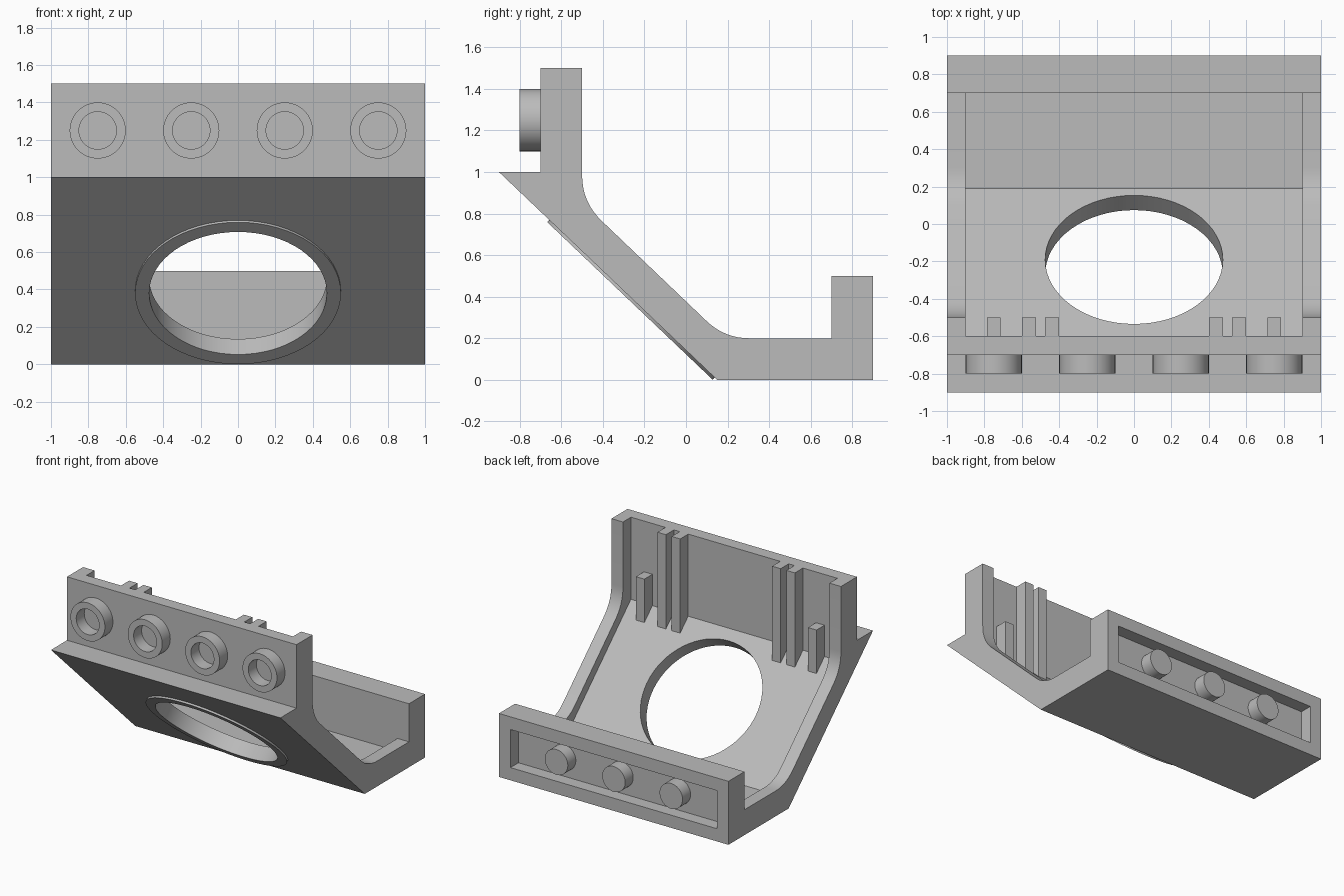
import bpy, bmesh, math
from mathutils import Vector

cube = bpy.data.objects.get("Cube")
if cube:
    bpy.data.objects.remove(cube, do_unlink=True)

grey = bpy.data.materials.new("light_grey")
grey.use_nodes = True
colour = (0.5, 0.5, 0.5, 1)
grey.diffuse_color = colour
grey.node_tree.nodes["Principled BSDF"].inputs["Base Color"].default_value = colour


def finish(name, bm):
    bmesh.ops.remove_doubles(bm, verts=bm.verts, dist=1e-5)
    bmesh.ops.recalc_face_normals(bm, faces=bm.faces)
    mesh = bpy.data.meshes.new(name)
    bm.to_mesh(mesh)
    bm.free()
    mesh.materials.append(grey)
    obj = bpy.data.objects.new(name, mesh)
    bpy.context.collection.objects.link(obj)
    return obj


def prism(name, profile, x0, x1):
    """Extrude a (y, z) outline along x."""
    bm = bmesh.new()
    face = bm.faces.new([bm.verts.new((x0, y, z)) for y, z in profile])
    ext = bmesh.ops.extrude_face_region(bm, geom=[face])["geom"]
    moved = [v for v in ext if isinstance(v, bmesh.types.BMVert)]
    bmesh.ops.translate(bm, verts=moved, vec=(x1 - x0, 0, 0))
    return finish(name, bm)


def box(name, x, y, z):
    return prism(name, [(y[0], z[0]), (y[1], z[0]), (y[1], z[1]), (y[0], z[1])], *x)


def lathe(name, profile, origin, axis, steps=64):
    """Spin a (radius, height) outline and point it along axis."""
    bm = bmesh.new()
    verts = [bm.verts.new((r, 0, h)) for r, h in profile]
    edges = [bm.edges.new(pair) for pair in zip(verts, verts[1:])]
    bmesh.ops.spin(bm, geom=verts + edges, cent=(0, 0, 0), axis=(0, 0, 1),
                   angle=math.tau, steps=steps)
    obj = finish(name, bm)
    obj.rotation_euler = Vector(axis).to_track_quat("Z", "Y").to_euler()
    obj.location = origin
    return obj


def smooth(obj):
    bpy.ops.object.select_all(action="DESELECT")
    obj.select_set(True)
    bpy.context.view_layer.objects.active = obj
    bpy.ops.object.shade_smooth_by_angle(angle=math.radians(30))


def fillet(before, corner, after, length, n=8):
    """Round a corner of an outline."""
    c = Vector(corner)
    a = c + (Vector(before) - c).normalized() * length
    b = c + (Vector(after) - c).normalized() * length
    return [tuple(a.lerp(c, i / n).lerp(c.lerp(b, i / n), i / n)) for i in range(n + 1)]


# Body outline with rounded inner corners on the side walls
top_corner, low_corner = (-0.5, 0.855), (0.186, 0.2)
outline = [(0.15, 0), (-0.9, 1), (-0.7, 1), (-0.7, 1.5), (-0.5, 1.5)]
outline += fillet((-0.5, 1.5), top_corner, low_corner, 0.13)
outline += fillet(top_corner, low_corner, (0.7, 0.2), 0.12)
outline += [(0.7, 0.2), (0.7, 0.5), (0.9, 0.5), (0.9, 0)]
body = prism("body", outline, -1, 1)

# Cut the inner tray, rear recess and round opening
slope_out = Vector((0, -1, -1.05)).normalized()
hole_centre = Vector((0, -0.26, 0.39))
cutters = [
    prism("tray_cutter", [(-0.6, 2), (-0.6, 0.853), (0.19, 0.1), (0.7, 0.1), (0.7, 2)], -0.9, 0.9),
    box("recess_cutter", (-0.9, 0.9), (0.8, 1), (0.1, 0.4)),
    lathe("hole_cutter", [(0, -0.3), (0.475, -0.3), (0.475, 0.3), (0, 0.3)],
          hole_centre, slope_out),
]
for cutter in cutters:
    cutter.hide_render = True
    mod = body.modifiers.new(cutter.name, "BOOLEAN")
    mod.operation, mod.solver, mod.object = "DIFFERENCE", "EXACT", cutter
bpy.context.view_layer.update()
evaluated = body.evaluated_get(bpy.context.evaluated_depsgraph_get())
carved = bpy.data.meshes.new_from_object(evaluated)
body.modifiers.clear()
body.data = carved
for cutter in cutters:
    bpy.data.objects.remove(cutter, do_unlink=True)
smooth(body)

# Raised rim around the opening
smooth(lathe("opening_rim", [(0.475, -0.005), (0.475, 0.014), (0.55, 0.014),
                             (0.55, -0.005), (0.475, -0.005)], hole_centre, slope_out))

# Hollow studs on the front wall
for x in (-0.75, -0.25, 0.25, 0.75):
    smooth(lathe("front_stud", [(0.1, 0), (0.1, 0.1), (0.15, 0.1), (0.15, 0), (0.1, 0)],
                 (x, -0.7, 1.25), (0, -1, 0), 48))

# Pegs inside the rear recess
for x in (-0.5, 0, 0.5):
    smooth(lathe("rear_peg", [(0.1, -0.01), (0.1, 0.1), (0, 0.1)],
                 (x, 0.8, 0.25), (0, 1, 0), 48))

# Ribs on the inside of the front wall
for side in (-1, 1):
    for centre, top in ((0.438, 1.5), (0.562, 1.5), (0.75, 1.1)):
        x = side * centre
        box("wall_rib", (x - 0.037, x + 0.037), (-0.605, -0.5), (0.74, top))
